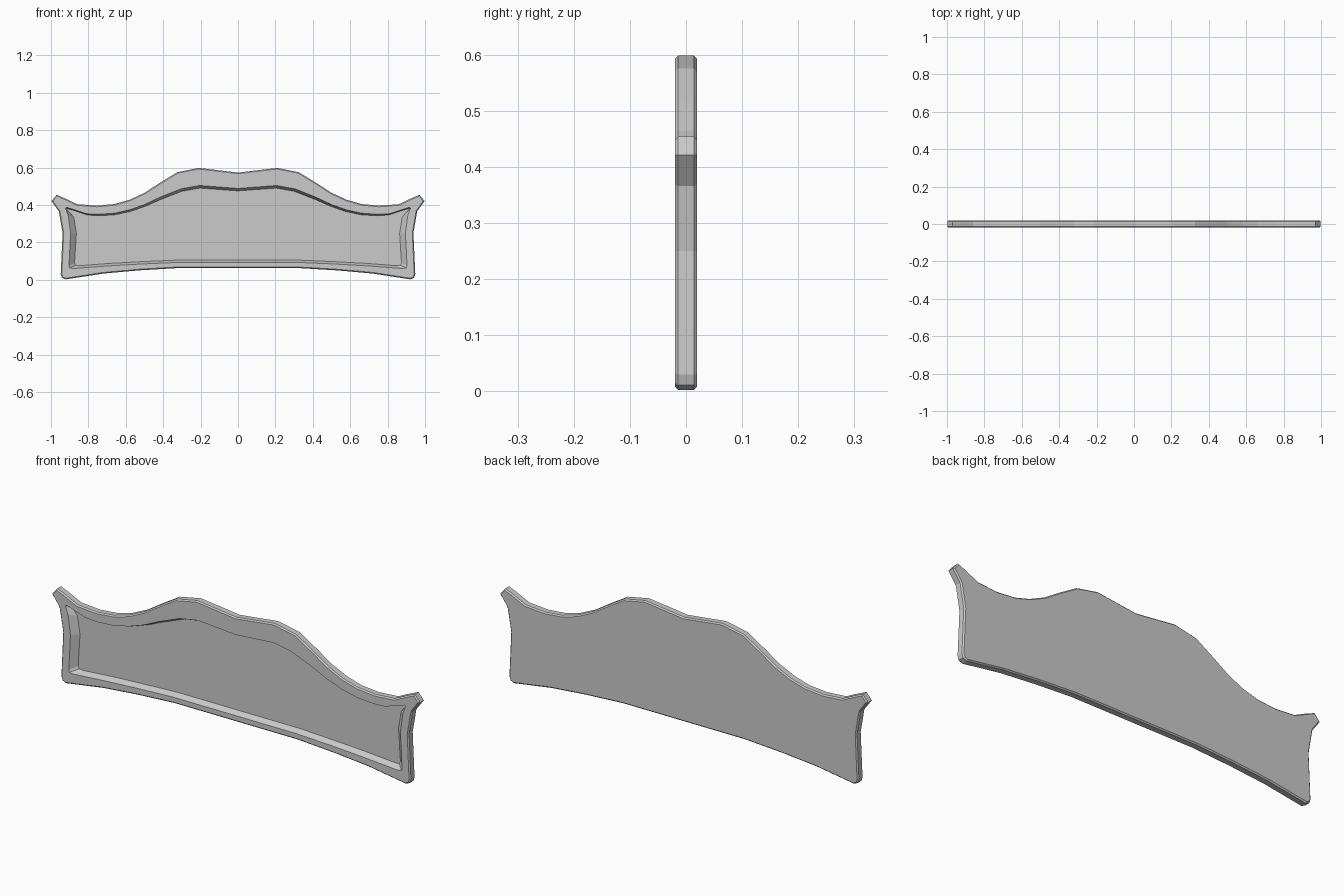
import bpy, bmesh
from mathutils import Vector

# Right half, top centre -> bottom centre: outer x,z | recess opening x,z | recess floor x,z
HALF = [
    (0.000, 0.573, 0.000, 0.488, 0.000, 0.475),
    (0.210, 0.598, 0.205, 0.504, 0.205, 0.490),
    (0.325, 0.575, 0.305, 0.486, 0.300, 0.473),
    (0.420, 0.517, 0.420, 0.440, 0.415, 0.428),
    (0.500, 0.465, 0.500, 0.402, 0.497, 0.392),
    (0.580, 0.428, 0.580, 0.374, 0.578, 0.364),
    (0.660, 0.405, 0.660, 0.356, 0.660, 0.347),
    (0.755, 0.396, 0.745, 0.350, 0.745, 0.342),
    (0.860, 0.404, 0.810, 0.353, 0.805, 0.346),
    (0.925, 0.435, 0.890, 0.379, 0.885, 0.372),
    (0.970, 0.454, 0.917, 0.388, 0.910, 0.380),
    (0.998, 0.421, 0.922, 0.382, 0.914, 0.376),
    (0.958, 0.366, 0.908, 0.345, 0.878, 0.335),
    (0.938, 0.250, 0.895, 0.248, 0.864, 0.248),
    (0.948, 0.030, 0.904, 0.075, 0.874, 0.090),
    (0.942, 0.011, 0.900, 0.063, 0.868, 0.078),
    (0.922, 0.002, 0.880, 0.060, 0.850, 0.075),
    (0.720, 0.033, 0.690, 0.074, 0.680, 0.088),
    (0.530, 0.050, 0.520, 0.084, 0.510, 0.097),
    (0.330, 0.062, 0.330, 0.092, 0.325, 0.105),
    (0.000, 0.062, 0.000, 0.092, 0.000, 0.105),
]


def loop(col):
    """Full closed outline from one pair of table columns, mirrored in x."""
    right = [Vector((r[col], r[col + 1])) for r in HALF]
    return right + [Vector((-p.x, p.y)) for p in right[-2:0:-1]]


def inset(pts, d):
    """Offset a clockwise outline inward by d with mitred corners."""
    out = []
    for i, p in enumerate(pts):
        a = (p - pts[i - 1]).normalized()
        b = (pts[(i + 1) % len(pts)] - p).normalized()
        na, nb = Vector((a.y, -a.x)), Vector((b.y, -b.x))
        m = (na + nb) / max(1 + na.dot(nb), 0.4)
        out.append(p + m * d)
    return out


T, B, DEPTH = 0.02, 0.006, 0.03
outer = loop(0)
small = inset(outer, B)

# Rings from the back face, over the chamfered rim, into the front recess
rings = [(small, T), (outer, T - B), (outer, -T + B), (small, -T),
         (loop(2), -T), (loop(4), -T + DEPTH)]

bm = bmesh.new()
verts = [[bm.verts.new((p.x, y, p.y)) for p in pts] for pts, y in rings]
n = len(outer)
for r0, r1 in zip(verts, verts[1:]):
    for i in range(n):
        j = (i + 1) % n
        bm.faces.new((r0[i], r0[j], r1[j], r1[i]))
# Back panel and recess floor
bm.faces.new(verts[0][::-1])
bm.faces.new(verts[-1])
bmesh.ops.recalc_face_normals(bm, faces=bm.faces)

mesh = bpy.data.meshes.new("headboard_panel")
bm.to_mesh(mesh)
bm.free()
bpy.context.collection.objects.link(bpy.data.objects.new("headboard_panel", mesh))
